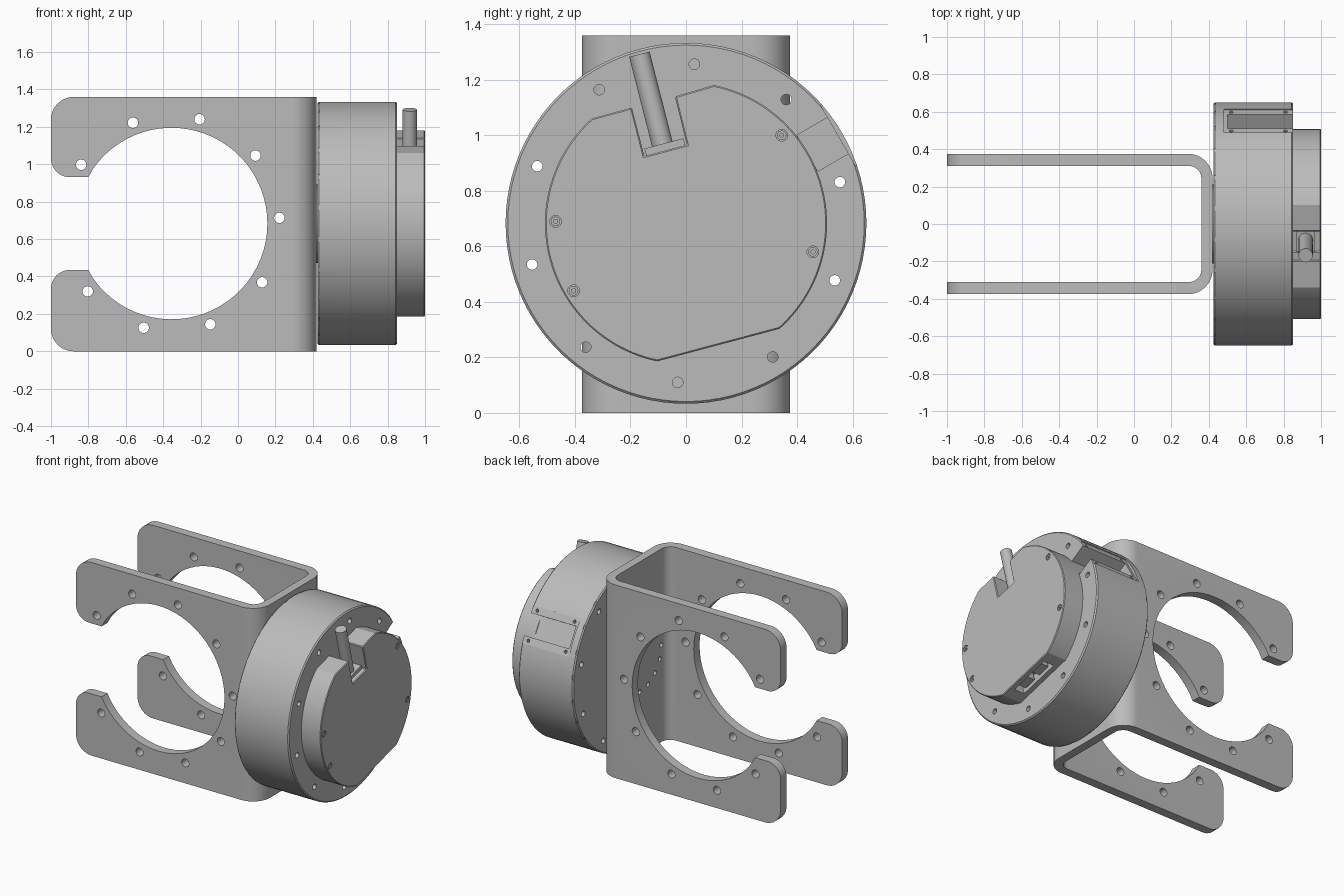
import bpy, bmesh
from math import sin, cos, tan, radians, pi
from mathutils import Vector, Matrix

if "Cube" in bpy.data.objects:
    bpy.data.objects.remove(bpy.data.objects["Cube"])

grey = bpy.data.materials.new("light_grey")
grey.use_nodes = True
COLOR = (0.5, 0.5, 0.5, 1)
grey.diffuse_color = COLOR
grey.node_tree.nodes["Principled BSDF"].inputs["Base Color"].default_value = COLOR

CZ = 0.683      # height of the drum axis and the clamp openings


def finish(name, bm):
    bmesh.ops.recalc_face_normals(bm, faces=bm.faces)
    mesh = bpy.data.meshes.new(name)
    bm.to_mesh(mesh)
    bm.free()
    mesh.materials.append(grey)
    ob = bpy.data.objects.new(name, mesh)
    bpy.context.collection.objects.link(ob)
    return ob


def prism(name, pts, axis, a, b):
    """Extrude a 2D outline along an axis from a to b."""
    place = {"x": lambda u, v: (a, u, v), "y": lambda u, v: (u, a, v),
             "z": lambda u, v: (u, v, a)}[axis]
    bm = bmesh.new()
    face = bm.faces.new([bm.verts.new(place(*p)) for p in pts])
    new = bmesh.ops.extrude_face_region(bm, geom=[face])["geom"]
    move = Vector([(b - a) * (axis == c) for c in "xyz"])
    bmesh.ops.translate(bm, verts=[g for g in new if isinstance(g, bmesh.types.BMVert)], vec=move)
    return finish(name, bm)


def rods(name, items, sides=24):
    """One mesh of cylinders: (centre, direction, radius, length)."""
    bm = bmesh.new()
    for centre, direction, r, length in items:
        m = Matrix.Translation(centre) @ Vector(direction).to_track_quat("Z", "Y").to_matrix().to_4x4()
        bmesh.ops.create_cone(bm, cap_ends=True, segments=sides, radius1=r, radius2=r,
                              depth=length, matrix=m)
    return finish(name, bm)


def boxes(name, items):
    """One mesh of boxes: (centre, size, degrees turned about x)."""
    bm = bmesh.new()
    for centre, size, angle in items:
        m = (Matrix.Translation(centre) @ Matrix.Rotation(radians(angle), 4, "X")
             @ Matrix.Diagonal((*size, 1)))
        bmesh.ops.create_cube(bm, size=1, matrix=m)
    return finish(name, bm)


def apply(ob, mod):
    bpy.context.view_layer.objects.active = ob
    bpy.ops.object.modifier_apply(modifier=mod.name)


def cut(ob, cutter, operation="DIFFERENCE"):
    mod = ob.modifiers.new("cut", "BOOLEAN")
    mod.operation, mod.object, mod.solver = operation, cutter, "EXACT"
    apply(ob, mod)
    bpy.data.objects.remove(cutter)


def chamfer(ob, width):
    mod = ob.modifiers.new("chamfer", "BEVEL")
    mod.width, mod.segments, mod.limit_method = width, 1, "ANGLE"
    apply(ob, mod)


def smooth(ob):
    bpy.ops.object.select_all(action="DESELECT")
    ob.select_set(True)
    bpy.context.view_layer.objects.active = ob
    bpy.ops.object.shade_smooth_by_angle(angle=radians(25))


def arc(cx, cy, r, start, end, n):
    angles = [radians(start + (end - start) * i / n) for i in range(n + 1)]
    return [(cx + r * cos(t), cy + r * sin(t)) for t in angles]


def rounded(points, n=8):
    """Outline whose corners given as (x, y, radius) are filleted."""
    out = []
    for i, p in enumerate(points):
        if len(p) == 2:
            out.append(p)
            continue
        c = Vector(p[:2])
        d0 = (Vector(points[i - 1][:2]) - c).normalized()
        d1 = (Vector(points[(i + 1) % len(points)][:2]) - c).normalized()
        half = d0.angle(d1) / 2
        mid = c + (d0 + d1).normalized() * p[2] / sin(half)
        v0 = c + d0 * p[2] / tan(half) - mid
        v1 = c + d1 * p[2] / tan(half) - mid
        for k in range(n + 1):
            v = v0.lerp(v1, k / n).normalized() * p[2]
            out.append(tuple(mid + v))
    return out


def polar(x, radius, degrees):
    return (x, radius * cos(radians(degrees)), CZ + radius * sin(radians(degrees)))


X = (1, 0, 0)

# U-shaped bracket: bent plate trimmed by the side outline with its open ring
bracket = prism("bracket", rounded([
    (-1.1, -0.375), (0.42, -0.375, 0.13), (0.42, 0.375, 0.13), (-1.1, 0.375),
    (-1.1, 0.31), (0.36, 0.31, 0.065), (0.36, -0.31, 0.065), (-1.1, -0.31)]), "z", 0, 1.36)
side = rounded([(-0.8, 0.435), (-1, 0.435, 0.1), (-1, 0, 0.12), (0.5, 0), (0.5, 1.36),
                (-1, 1.36, 0.12), (-1, 0.931, 0.1), (-0.8, 0.931)])
side += arc(-0.355, CZ, 0.512, 150.5, -150.5, 56)[1:-1]
cut(bracket, prism("side_outline", side, "y", -0.5, 0.5), "INTERSECT")
ring = [(x, 0, z) for x, z in arc(-0.355, CZ, 0.577, 3 - 144, 3 + 144, 8)]
cut(bracket, rods("clamp_holes", [(p, (0, 1, 0), 0.028, 1) for p in ring]))
cut(bracket, rods("web_holes", [(polar(0.39, 0.24, 22.5 * i), X, 0.016, 0.2)
                                for i in range(16)], 16))
smooth(bracket)

# Mounting boss between bracket and drum
smooth(rods("mounting_boss", [((0.4225, 0, CZ), X, 0.21, 0.007)], 64))

# Drum with chamfered rims and through holes
drum = rods("drum", [((0.6375, 0, CZ), X, 0.65, 0.425)], 96)
chamfer(drum, 0.008)
cut(drum, rods("drum_holes", [(polar(0.64, 0.574, 15 + 36 * i), X, 0.019, 0.6)
                              for i in range(10)]))
# Flat with an open connector pocket on the rim
cut(drum, boxes("rim_flat", [(polar(0.68, 0.733, 30), (0.4, 0.2, 0.25), 30)]))
cut(drum, boxes("rim_pocket", [(polar(0.68, 0.605, 30), (0.36, 0.2, 0.15), 30)]))
tangent = Vector((0, -sin(radians(30)), cos(radians(30))))
cut(drum, rods("flat_holes", [(Vector(polar(x, 0.63, 30)) + tangent * s * 0.1,
                               polar(CZ - CZ, 1, 30)[:2] + (0.5,), 0.011, 0.06)
                              for x in (0.52, 0.81) for s in (-1, 1)], 12))
# Small notches round the back rim
cut(drum, boxes("rim_notches", [(polar(0.43, 0.65, 7.5 + 15 * i), (0.014, 0.012, 0.03), 7.5 + 15 * i)
                                for i in range(24)]))
smooth(drum)

# Cover plate with a cable notch on top and a flat below
outline = arc(0, CZ, 0.508, 78.6, -48.4, 48) + arc(0, CZ, 0.508, -101.8, -228, 48)
outline += [(-0.195, 1.10), (-0.15, 0.925), (0.003, 0.966), (-0.04, 1.14)]
cover = prism("cover", outline, "x", 0.845, 1.0)
chamfer(cover, 0.005)
flat, inward = Vector((0.925, 0.118, 0.241)), Vector((0, -0.259, 0.966))
cut(cover, boxes("socket_recess", [(flat, (0.08, 0.3, 0.14), 15)]))
screws = [(0.345, 1.0), (0.457, 0.58), (-0.47, 0.69), (-0.405, 0.44)]
cut(cover, rods("screw_seats", [((1, y, z), X, 0.021, 0.03) for y, z in screws]))
smooth(cover)

# Connectors inside the bottom recess
along = Vector((0, 0.966, 0.259))
boxes("bottom_connectors", [(flat + inward * 0.045 + along * s * 0.07, (0.055, 0.09, 0.055), 15)
                            for s in (-1, 1)])

# Cover screws with hexagonal sockets
heads = rods("cover_screws", [((0.99, y, z), X, 0.017, 0.018) for y, z in screws])
cut(heads, rods("hex_sockets", [((1, y, z), X, 0.008, 0.02) for y, z in screws], 6))
smooth(heads)

# Cable and its gland in the notch
low, high = Vector((0.918, -0.078, 0.94)), Vector((0.918, -0.168, 1.292))
smooth(rods("cable", [((low + high) / 2, high - low, 0.038, (high - low).length)], 32))
boxes("cable_gland", [((0.918, -0.076, 0.957), (0.1, 0.145, 0.028), 15)])
